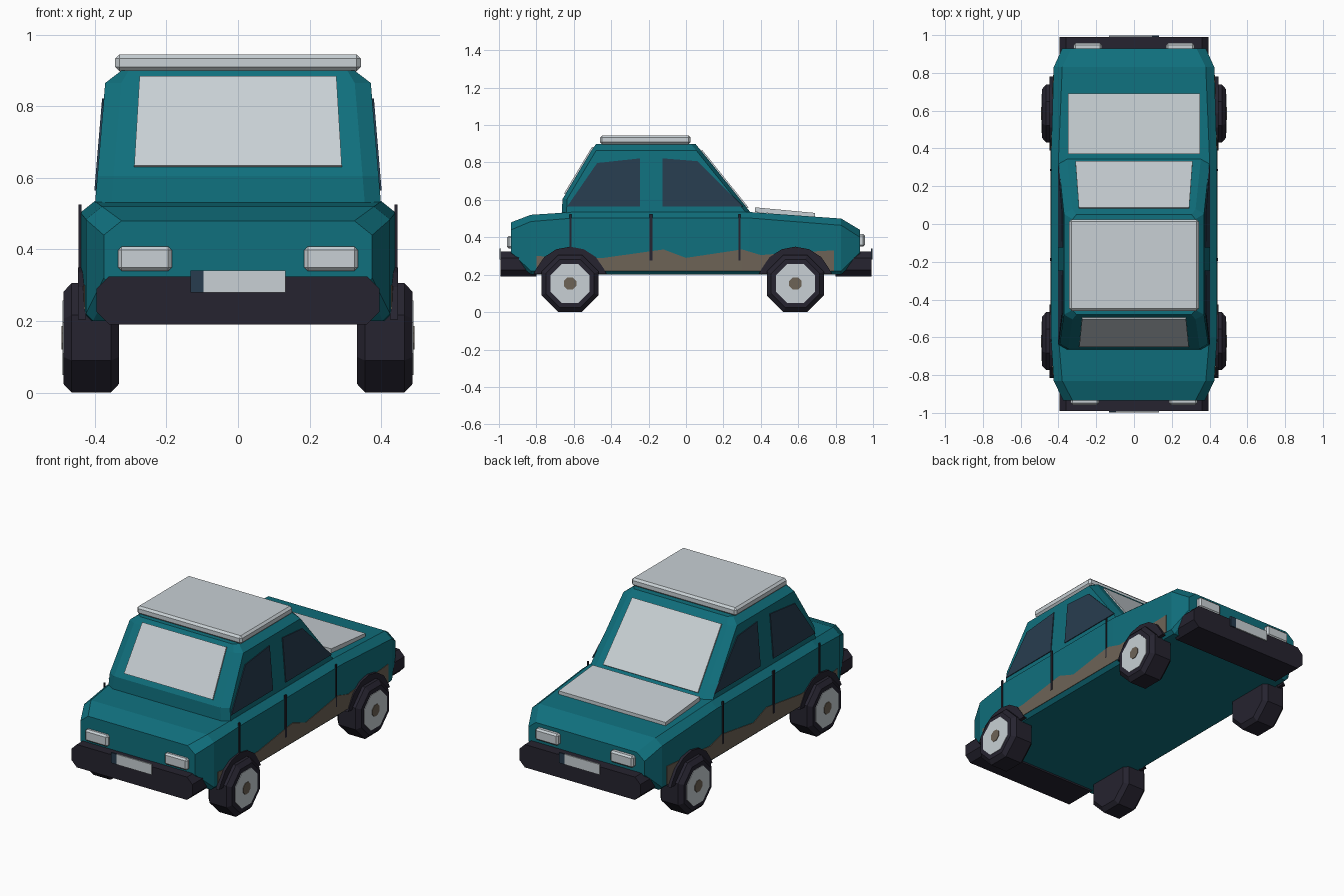
import bpy, bmesh, math
from mathutils import Vector

if "Cube" in bpy.data.objects:
    bpy.data.objects.remove(bpy.data.objects["Cube"])


def material(name, r, g, b):
    m = bpy.data.materials.new(name)
    m.diffuse_color = (r, g, b, 1)
    m.use_nodes = True
    m.node_tree.nodes["Principled BSDF"].inputs["Base Color"].default_value = m.diffuse_color
    return m


TEAL = material("teal paint", 0.005, 0.16, 0.205)
GREY = material("light grey", 0.58, 0.63, 0.66)
DARK = material("dark rubber", 0.019, 0.017, 0.029)
GLASS = material("dark blue glass", 0.02, 0.045, 0.078)
MUD = material("mud brown", 0.155, 0.125, 0.094)


def finish(name, bm, mat):
    bmesh.ops.recalc_face_normals(bm, faces=bm.faces)
    me = bpy.data.meshes.new(name)
    bm.to_mesh(me)
    bm.free()
    me.materials.append(mat)
    ob = bpy.data.objects.new(name, me)
    bpy.context.collection.objects.link(ob)
    return ob


def loft(name, rings, mat):
    """Skin a list of equal-length point rings and cap both ends."""
    bm = bmesh.new()
    vs = [[bm.verts.new(p) for p in r] for r in rings]
    n = len(vs[0])
    for a, b in zip(vs, vs[1:]):
        for i in range(n):
            j = (i + 1) % n
            bm.faces.new((a[i], a[j], b[j], b[i]))
    bm.faces.new(vs[0])
    bm.faces.new(vs[-1])
    return finish(name, bm, mat)


def prism(name, pts, vec, mat):
    """Extrude a polygon along a vector."""
    v = Vector(vec)
    return loft(name, [[Vector(p) for p in pts], [Vector(p) + v for p in pts]], mat)


def box(name, lo, hi, mat, bevel=0.0):
    bm = bmesh.new()
    bmesh.ops.create_cube(bm, size=1)
    for v in bm.verts:
        v.co = [(l + h) / 2 + c * (h - l) for l, h, c in zip(lo, hi, v.co)]
    if bevel:
        bmesh.ops.bevel(bm, geom=bm.edges[:], offset=bevel, segments=1, affect='EDGES')
    return finish(name, bm, mat)


# Lower body: chamfered sections (y, half width, bottom, top, top chamfer)
SECTIONS = [(-0.935, 0.375, 0.30, 0.48, 0.05), (-0.83, 0.425, 0.20, 0.52, 0.045),
            (-0.60, 0.44, 0.20, 0.535, 0.04), (0.34, 0.44, 0.20, 0.535, 0.04),
            (0.83, 0.425, 0.20, 0.50, 0.045), (0.93, 0.38, 0.30, 0.44, 0.05)]


def body_ring(y, w, b, t, c):
    half = [(w - 0.02, b), (w, b + 0.02), (w, t - c * 0.8), (w - c, t)]
    return [(x, y, z) for x, z in half] + [(-x, y, z) for x, z in reversed(half)]


def body_x(y):
    for a, b in zip(SECTIONS, SECTIONS[1:]):
        if a[0] <= y <= b[0]:
            return a[1] + (b[1] - a[1]) * (y - a[0]) / (b[0] - a[0])


loft("lower_body", [body_ring(*s) for s in SECTIONS], TEAL)


# Cabin: chamfered rectangles stacked upward (z, y min, y max, half width)
def cabin_ring(z, y0, y1, w, c=0.045, d=0.025):
    half = [(w - c, y0), (w, y0 + d), (w, y1 - d), (w - c, y1)]
    return [(x, y, z) for x, y in half] + [(-x, y, z) for x, y in reversed(half)]


loft("cabin", [cabin_ring(0.52, -0.665, 0.355, 0.40),
               cabin_ring(0.605, -0.66, 0.288, 0.393),
               cabin_ring(0.865, -0.505, 0.079, 0.371),
               cabin_ring(0.90, -0.48, 0.05, 0.325, 0.02)], TEAL)


def cabin_x(z):
    return 0.40 - (z - 0.52) * 0.084


# Front and rear screens: plates lying on the slopes
def screen(name, z0, z1, w0, w1, slope_y, out):
    prism(name, [(-w0, slope_y(z0), z0), (w0, slope_y(z0), z0),
                 (w1, slope_y(z1), z1), (-w1, slope_y(z1), z1)], out, GREY)


screen("front_screen", 0.63, 0.88, 0.29, 0.275,
       lambda z: -0.66 + (z - 0.605) * 0.6, (0, -0.007, 0.004))
screen("rear_screen", 0.555, 0.862, 0.31, 0.292,
       lambda z: 0.34 - (z - 0.54) * 0.806, (0, 0.006, 0.005))

# Roof and rear deck panels
box("roof_panel", (-0.343, -0.46, 0.897), (0.343, 0.025, 0.945), GREY, 0.012)
prism("deck_panel", [(-0.35, 0.37, 0.535), (-0.35, 0.37, 0.56),
                     (-0.35, 0.69, 0.53), (-0.35, 0.69, 0.505)], (0.70, 0, 0), GREY)

SIDE_WINDOWS = {"front": [(-0.635, 0.565), (-0.475, 0.797), (-0.245, 0.822), (-0.245, 0.565)],
                "rear": [(-0.125, 0.565), (-0.125, 0.822), (0.06, 0.807), (0.305, 0.565)]}
MUD_TOP = [(-0.80, 0.30), (-0.60, 0.29), (-0.44, 0.29), (-0.12, 0.335), (0.0, 0.29),
           (0.30, 0.335), (0.40, 0.305), (0.60, 0.32), (0.79, 0.33)]


def octagon(x, r, cy, cz):
    a = [math.pi / 8 + k * math.pi / 4 for k in range(8)]
    return [(x, cy + r * math.cos(t), cz + r * math.sin(t)) for t in a]


for s, side in ((1, "right"), (-1, "left")):
    # Side windows
    for pos, poly in SIDE_WINDOWS.items():
        prism(f"{side}_{pos}_window", [(s * cabin_x(z), y, z) for y, z in poly],
              (s * 0.005, 0, 0), GLASS)

    # Mud band following the body side
    loft(f"{side}_mud", [[(s * (body_x(y) + e), y, zz) for e, zz in
                          ((-0.002, 0.22), (0.003, 0.22), (0.003, z), (-0.002, z))]
                         for y, z in MUD_TOP], MUD)

    # Door seams
    for i, (y, z0, h) in enumerate(((-0.617, 0.33, 0.005), (-0.188, 0.275, 0.008),
                                    (0.286, 0.275, 0.005))):
        x = sorted((s * 0.437, s * 0.445))
        box(f"{side}_door_seam_{i + 1}", (x[0], y - h, z0), (x[1], y + h, 0.525), DARK)

    for pos, y in (("front", -0.62), ("rear", 0.585)):
        # Wheel arch
        arc = [math.pi * k / 8 for k in range(9)]
        pts = [(y + 0.195 * math.cos(a), 0.16 + 0.19 * math.sin(a)) for a in arc]
        pts = [(yy, max(z, 0.204)) for yy, z in pts]
        prism(f"{side}_{pos}_arch", [(s * 0.425, yy, z) for yy, z in pts],
              (s * 0.022, 0, 0), DARK)
        # Tyre, rim and cap
        cz = 0.153
        loft(f"{side}_{pos}_tyre", [octagon(s * x, r, y, cz) for x, r in
                                    ((0.333, 0.14), (0.355, 0.1655), (0.465, 0.1655), (0.487, 0.14))], DARK)
        prism(f"{side}_{pos}_rim", octagon(s * 0.485, 0.113, y, cz), (s * 0.005, 0, 0), GREY)
        prism(f"{side}_{pos}_cap", octagon(s * 0.488, 0.036, y, cz), (s * 0.005, 0, 0), MUD)

for d, end in ((-1, "front"), (1, "rear")):
    # Bumper with chamfered corners
    w, c, z0, z1 = 0.395, 0.035, 0.19, 0.325
    half = [(w - c, z0), (w, z0 + c), (w, z1 - c), (w - c, z1)]
    pts = half + [(-x, z) for x, z in reversed(half)]
    prism(f"{end}_bumper", [(x, d * 0.80, z) for x, z in pts], (0, d * 0.191, 0), DARK)

    # Lamps
    z = 0.34 if d < 0 else 0.35
    x0 = 0.185 if d < 0 else 0.17
    for s, side in ((1, "right"), (-1, "left")):
        xs = sorted((s * x0, s * (x0 + 0.15)))
        ys = sorted((d * 0.90, d * 0.957))
        box(f"{end}_{side}_lamp", (xs[0], ys[0], z), (xs[1], ys[1], z + 0.068), GREY, 0.01)

    # Number plate with a blue strip on the viewer's left
    ys = sorted((d * 0.989, d * 0.998))
    strip = sorted((d * 0.133, d * 0.096))
    plate = sorted((d * 0.096, -d * 0.132))
    box(f"{end}_plate", (plate[0], ys[0], 0.28), (plate[1], ys[1], 0.341), GREY)
    box(f"{end}_plate_strip", (strip[0], ys[0], 0.28), (strip[1], ys[1], 0.341), GLASS)
